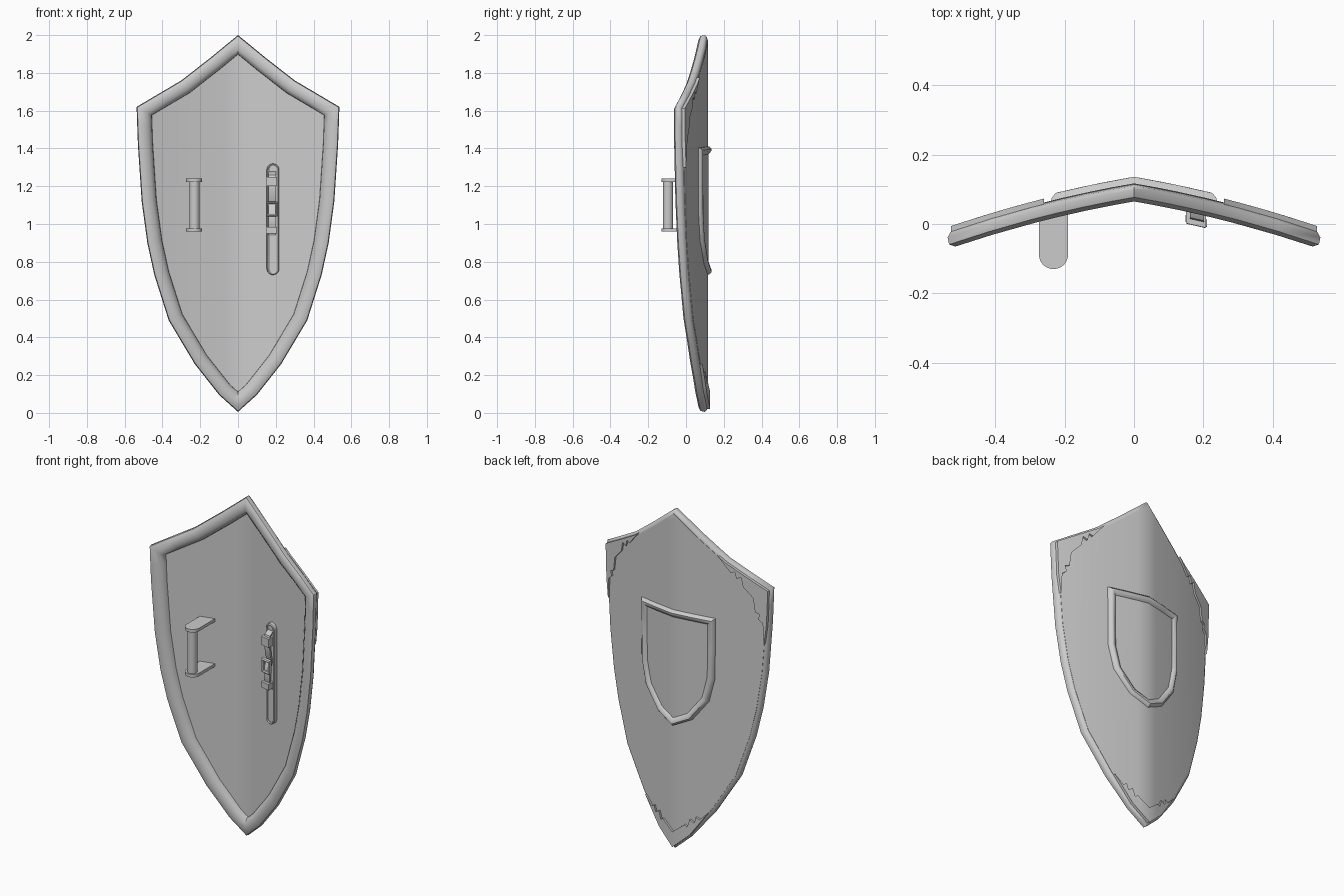
import bpy, bmesh, math
from mathutils import Vector

if "Cube" in bpy.data.objects:
    bpy.data.objects.remove(bpy.data.objects["Cube"])


def bow(x):
    # curved, centre-ridged shield surface: depth as a function of x
    return 0.095 - 0.17 * abs(x) - 0.16 * x * x


def sym(half):
    # mirror a half outline (top centre to bottom centre) across x = 0
    return half + [(-x, z) for x, z in reversed(half) if x > 0]


def finish(name, bm, angle=35):
    bmesh.ops.recalc_face_normals(bm, faces=bm.faces[:])
    me = bpy.data.meshes.new(name)
    bm.to_mesh(me)
    bm.free()
    ob = bpy.data.objects.new(name, me)
    bpy.context.collection.objects.link(ob)
    bpy.ops.object.select_all(action='DESELECT')
    ob.select_set(True)
    bpy.context.view_layer.objects.active = ob
    bpy.ops.object.shade_smooth_by_angle(angle=math.radians(angle))
    return ob


def inset(pts, d):
    # mitred inset of a clockwise outline
    out = []
    n = len(pts)
    for i in range(n):
        a, b, c = (Vector(pts[(i + k) % n]) for k in (-1, 0, 1))
        e1, e2 = (b - a).normalized(), (c - b).normalized()
        n1, n2 = Vector((e1.y, -e1.x)), Vector((e2.y, -e2.x))
        p = b + (n1 + n2) * d / (1 + n1.dot(n2))
        out.append((p.x, p.y))
    return out


def plate(name, pts, front, back):
    # solid plate following the bowed surface
    bm = bmesh.new()
    bm.faces.new([bm.verts.new((x, 0, z)) for x, z in pts])
    for i in range(-9, 10):
        bmesh.ops.bisect_plane(bm, geom=bm.verts[:] + bm.edges[:] + bm.faces[:],
                               plane_co=(i * 0.06, 0, 0), plane_no=(1, 0, 0), dist=1e-5)
    base = bm.verts[:]
    ext = bmesh.ops.extrude_face_region(bm, geom=bm.faces[:], use_keep_orig=True)
    top = [g for g in ext['geom'] if isinstance(g, bmesh.types.BMVert)]
    for v in base:
        v.co.y = bow(v.co.x) + front
    for v in top:
        v.co.y = bow(v.co.x) + back
    return finish(name, bm)


def border(name, pts, profile):
    # closed profile of (inset, depth offset) swept around an outline
    fine = []
    for a, b in zip(pts, pts[1:] + pts[:1]):
        fine += [a, ((a[0] + b[0]) / 2, (a[1] + b[1]) / 2)]
    bm = bmesh.new()
    rings = [[bm.verts.new((x, bow(x) + o, z)) for x, z in inset(fine, d)] for d, o in profile]
    n = len(fine)
    for r, s in zip(rings, rings[1:] + rings[:1]):
        for i in range(n):
            j = (i + 1) % n
            bm.faces.new((r[i], r[j], s[j], s[i]))
    return finish(name, bm, 45)


def stadium(cx, r, z0, z1, n=8):
    top = [(cx - r * math.cos(math.pi * i / n), z1 - r + r * math.sin(math.pi * i / n)) for i in range(n + 1)]
    return top + [(2 * cx - x, z0 + z1 - z) for x, z in top]


def band(name, cx, w, path, t):
    # leather band following a (z, depth offset) path
    bm = bmesh.new()
    rows = []
    for z, o in path:
        rows.append([bm.verts.new((cx + s * w, bow(cx + s * w) + o + d, z))
                     for s, d in ((-1, 0), (1, 0), (1, t), (-1, t))])
    for a, b in zip(rows, rows[1:]):
        for i in range(4):
            j = (i + 1) % 4
            bm.faces.new((a[i], a[j], b[j], b[i]))
    bm.faces.new(rows[0])
    bm.faces.new(rows[-1])
    return finish(name, bm)


# shield body and raised rim
outline = sym([(0, 2.0), (0.15, 1.877), (0.3, 1.76), (0.537, 1.62), (0.53, 1.42), (0.51, 1.12),
               (0.48, 0.9), (0.443, 0.73), (0.367, 0.49), (0.23, 0.26), (0.1, 0.095), (0, 0.005)])
plate("shield_body", inset(outline, 0.02), 0.0, 0.021)
border("shield_rim", outline, [(0.08, 0.008), (0.077, -0.014), (0.058, -0.028), (0.022, -0.03),
                               (0.004, -0.018), (0, 0.004), (0.008, 0.016), (0.03, 0.022)])

# small heater-shaped emblem frame on the outer face
boss = sym([(0, 1.412), (0.24, 1.405), (0.237, 1.05), (0.205, 0.91), (0.11, 0.785), (0, 0.73)])
border("emblem_frame", boss, [(0, 0.015), (0.003, 0.03), (0.014, 0.041), (0.024, 0.04), (0.042, 0.026), (0.045, 0.015)])
plate("emblem_panel", inset(boss, 0.03), 0.012, 0.025)

# jagged corner guards
corner = [(0.527, 1.612), (0.3, 1.745), (0.26, 1.775), (0.33, 1.69), (0.35, 1.70), (0.36, 1.66),
          (0.385, 1.675), (0.395, 1.62), (0.45, 1.56), (0.46, 1.48), (0.485, 1.47), (0.475, 1.44),
          (0.50, 1.42), (0.507, 1.3), (0.52, 1.41)]
plate("corner_guard_right", corner, 0.01, 0.033)
plate("corner_guard_left", [(-x, z) for x, z in corner], 0.01, 0.033)
plate("bottom_guard", sym([(0, 0.11), (0.07, 0.165), (0.085, 0.155), (0.1, 0.2), (0.125, 0.185),
                           (0.135, 0.22), (0.155, 0.21), (0.205, 0.26), (0.1, 0.11), (0, 0.02)]), 0.01, 0.033)

# hand grip: cylinder between two rounded brackets
bpy.ops.mesh.primitive_cylinder_add(vertices=20, radius=0.027, depth=0.27, location=(-0.23, -0.095, 1.1))
bpy.context.object.name = "grip_bar"
bpy.ops.object.shade_smooth_by_angle(angle=math.radians(35))
for label, z in (("upper", 1.232), ("lower", 0.968)):
    bm = bmesh.new()
    pts = [(-0.232 + 0.042 * math.cos(a), -0.088 - 0.042 * math.sin(a))
           for a in (math.pi * i / 12 for i in range(13))] + [(-0.274, 0.045), (-0.19, 0.065)]
    f = bm.faces.new([bm.verts.new((x, y, z - 0.009)) for x, y in pts])
    ext = bmesh.ops.extrude_face_region(bm, geom=[f], use_keep_orig=True)
    bmesh.ops.translate(bm, vec=(0, 0, 0.018), verts=[g for g in ext['geom'] if isinstance(g, bmesh.types.BMVert)])
    finish("grip_bracket_" + label, bm)

# arm strap with stitched edge, arched loops and buckle
strap = stadium(0.185, 0.033, 0.73, 1.32)
plate("arm_strap", strap, -0.018, 0.004)
border("strap_edge", strap, [(0, 0), (0, -0.024), (0.005, -0.028), (0.011, -0.024), (0.011, 0)])
band("strap_loop", 0.182, 0.02, [(1.28, -0.015), (1.26, -0.045), (1.23, -0.055), (1.14, -0.042), (1.105, -0.028),
                                 (1.07, -0.05), (0.98, -0.048), (0.94, -0.025)], 0.012)
for label, z0, z1 in (("upper", 1.2, 1.25), ("lower", 0.95, 0.985)):
    plate("strap_keeper_" + label, [(0.15, z0), (0.15, z1), (0.207, z1), (0.207, z0)], -0.064, -0.01)
border("buckle", [(0.148, 1.04), (0.148, 1.12), (0.21, 1.12), (0.21, 1.04)],
       [(0, -0.04), (0, -0.06), (0.006, -0.065), (0.012, -0.06), (0.012, -0.04)])
